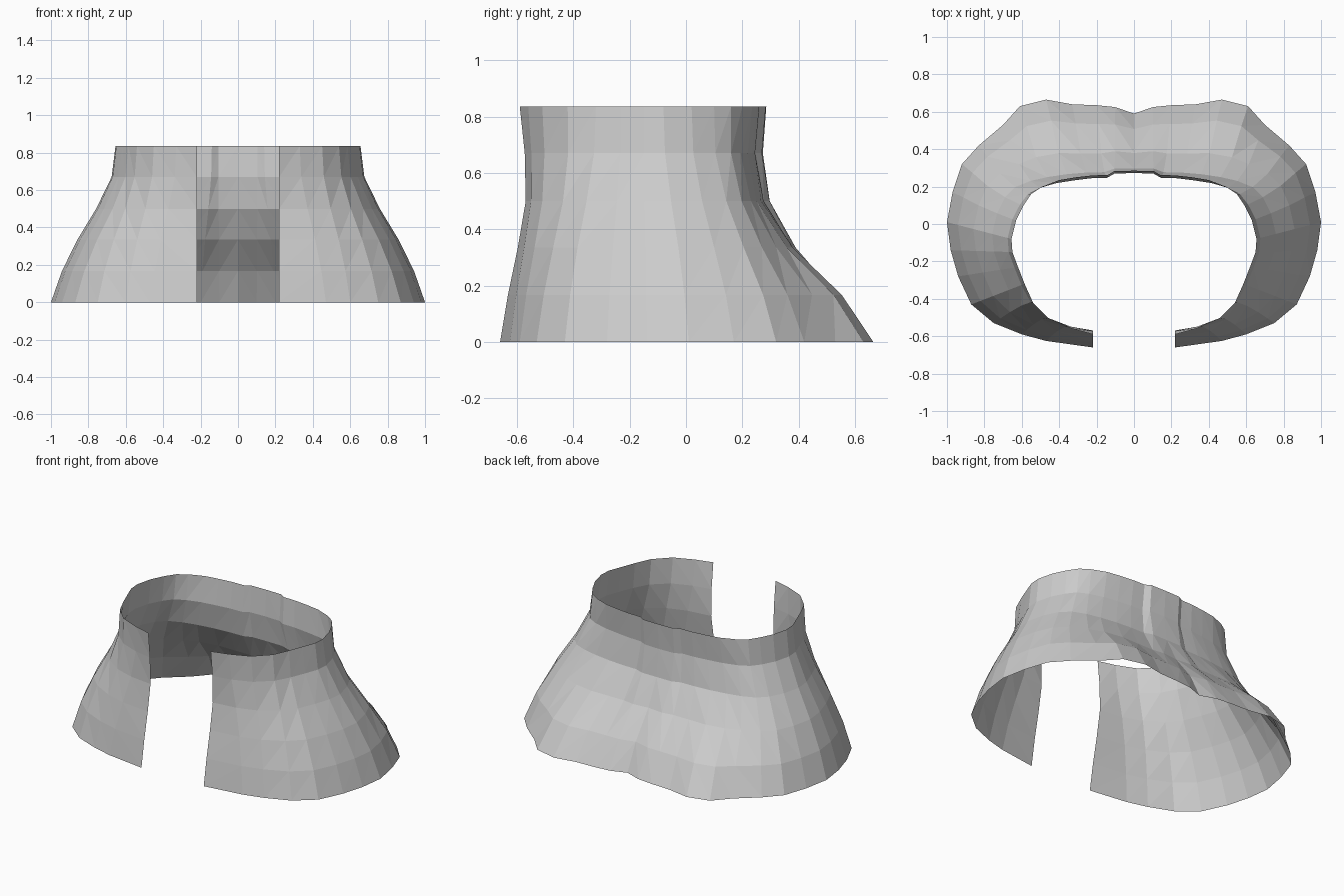
import bpy, bmesh

if "Cube" in bpy.data.objects:
    bpy.data.objects.remove(bpy.data.objects["Cube"])

# half outlines (x >= 0) from the front opening round to the back centre
HEM = [(.22, -.66), (.47, -.625), (.60, -.59), (.75, -.53), (.87, -.43), (.94, -.28),
       (.98, -.14), (1.0, .01), (.97, .17), (.92, .32), (.83, .42), (.70, .53),
       (.61, .63), (.47, .665), (.33, .64), (.20, .635), (.10, .625), (0, .59)]
WAIST = [(.22, -.59), (.33, -.56), (.45, -.51), (.54, -.42), (.585, -.32), (.62, -.23),
         (.65, -.15), (.655, -.08), (.63, .02), (.59, .10), (.55, .16), (.49, .20),
         (.40, .235), (.31, .25), (.22, .26), (.14, .262), (.105, .283), (0, .285)]
# height, then hem-to-waist blend at the sides, the back and the front
ROWS = [(0, 0, 0, 0), (.167, .17, .27, .4), (.335, .41, .69, .9),
        (.50, .70, .96, 1.3), (.67, .94, 1.04, 1.25), (.835, 1, 1, 1)]


def row_points(z, side, back, front):
    pts = []
    for i, ((x0, y0), (x1, y1)) in enumerate(zip(HEM, WAIST)):
        wb = min(max((i - 7) / 5, 0), 1)
        wf = min(max(1 - i / 4, 0), 1)
        ty = side + (back - side) * wb + (front - side) * wf
        pts.append((x0 + (x1 - x0) * side, y0 + (y1 - y0) * ty, z))
    # mirror to the left half, sharing the back centre point
    return pts + [(-x, y, z) for x, y, z in reversed(pts[:-1])]


# flared open-front skirt shell
bm = bmesh.new()
rings = [[bm.verts.new(p) for p in row_points(*r)] for r in ROWS]
for lo, hi in zip(rings, rings[1:]):
    n = len(lo)
    for i in range(n - 1):
        a, b, c, d = lo[i], lo[i + 1], hi[i + 1], hi[i]
        # mirrored triangulation of the faceted panels
        if i < n // 2:
            tris = ((a, b, c), (a, c, d))
        else:
            tris = ((a, b, d), (b, c, d))
        for t in tris:
            bm.faces.new(t)
mesh = bpy.data.meshes.new("skirt")
bm.to_mesh(mesh)
bm.free()
skirt = bpy.data.objects.new("skirt", mesh)
bpy.context.collection.objects.link(skirt)

grey = bpy.data.materials.new("light_grey")
grey.diffuse_color = (.6, .6, .6, 1)
grey.use_nodes = True
grey.node_tree.nodes["Principled BSDF"].inputs["Base Color"].default_value = grey.diffuse_color
mesh.materials.append(grey)
